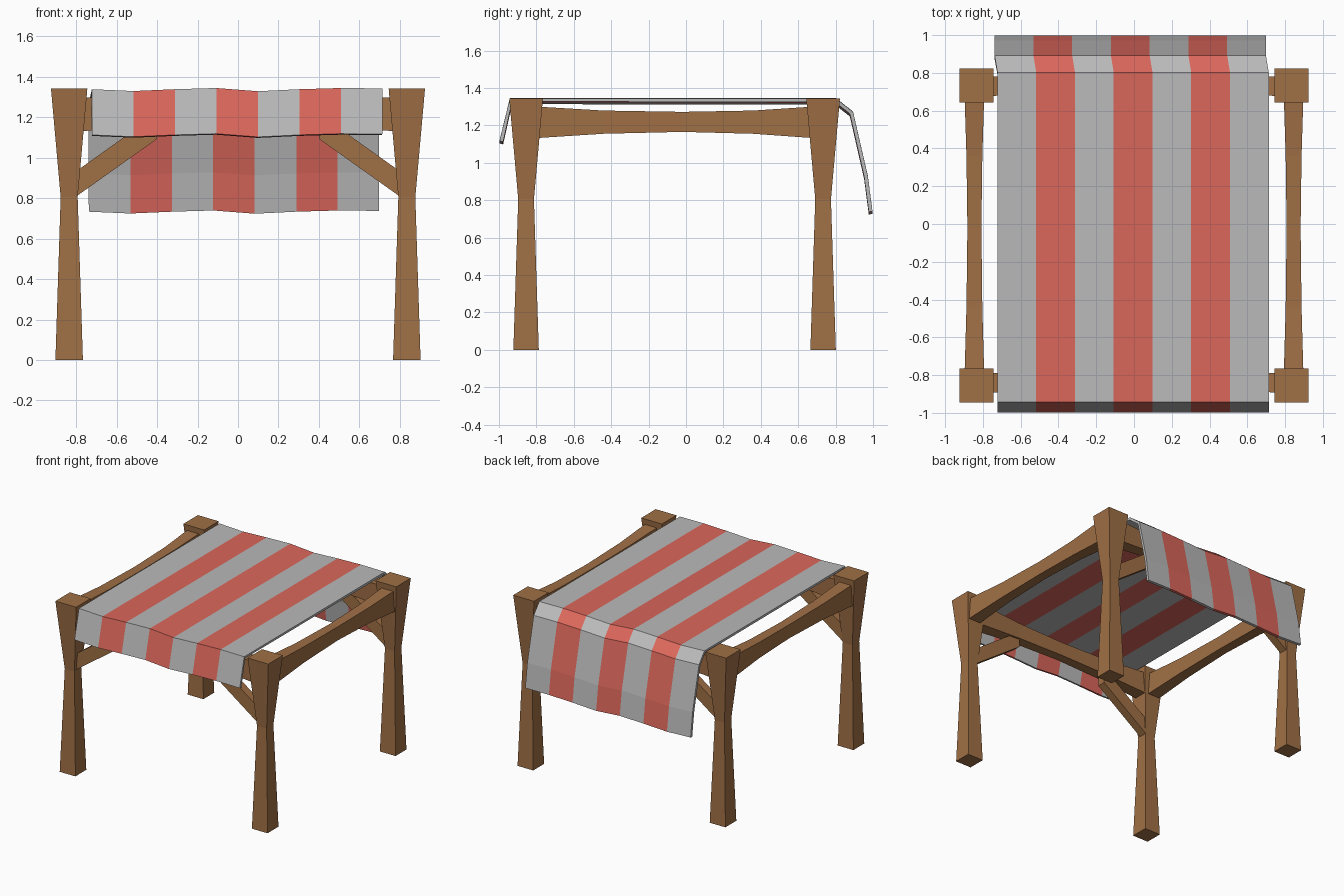
import bpy, bmesh
from mathutils import Vector

if "Cube" in bpy.data.objects:
    bpy.data.objects.remove(bpy.data.objects["Cube"])


def material(name, rgb):
    m = bpy.data.materials.new(name)
    m.diffuse_color = (*rgb, 1)
    m.use_nodes = True
    m.node_tree.nodes["Principled BSDF"].inputs["Base Color"].default_value = m.diffuse_color
    return m


wood = material("brown wood", (0.35, 0.16, 0.06))
grey = material("grey cloth", (0.49, 0.49, 0.49))
red = material("red cloth", (0.71, 0.135, 0.105))


def finish(bm, name, mats):
    bmesh.ops.recalc_face_normals(bm, faces=bm.faces)
    me = bpy.data.meshes.new(name)
    bm.to_mesh(me)
    bm.free()
    ob = bpy.data.objects.new(name, me)
    bpy.context.collection.objects.link(ob)
    for m in mats:
        me.materials.append(m)
    return ob


def loft(name, rings):
    """Solid through a list of four-cornered rings."""
    bm = bmesh.new()
    rows = [[bm.verts.new(p) for p in r] for r in rings]
    for a, b in zip(rows, rows[1:]):
        for i in range(4):
            j = (i + 1) % 4
            bm.faces.new((a[i], a[j], b[j], b[i]))
    bm.faces.new(rows[0])
    bm.faces.new(rows[-1])
    return finish(bm, name, [wood])


SQ = [(-1, -1), (1, -1), (1, 1), (-1, 1)]
PX = 0.835
ENDS = {"front": -0.855, "back": 0.733}

# Posts: wide foot, narrow waist, flared head
for end, py in ENDS.items():
    for side, s in (("left", -1), ("right", 1)):
        loft(f"{end}_{side}_post",
             [[(s * PX + a * h, py + b * h, z) for a, b in SQ]
              for z, h in ((0, 0.068), (0.805, 0.042), (1.343, 0.09))])

# Beams: (position along half length, half width, bottom, top)
BEAM = [(-1, 0.053, 1.13, 1.302), (-0.52, 0.042, 1.155, 1.279),
        (0, 0.037, 1.165, 1.272),
        (0.52, 0.042, 1.155, 1.279), (1, 0.053, 1.13, 1.302)]


def beam(name, center, half, along_x):
    rings = []
    for t, w, lo, hi in BEAM:
        ring = []
        for a, b in SQ:
            z = lo if b < 0 else hi
            if along_x:
                ring.append((t * half, center + a * w, z))
            else:
                ring.append((center + a * w, -0.06 + 0.04 * (1 - abs(t)) + t * half, z))
        rings.append(ring)
    loft(name, rings)


for side, s in (("left", -1), ("right", 1)):
    beam(f"{side}_side_beam", s * 0.845, 0.77, False)
beam("front_cross_beam", -0.84, 0.80, True)
beam("back_cross_beam", 0.73, 0.80, True)

# Diagonal braces between posts and cross beams
for end, py in (("front", -0.845), ("back", 0.733)):
    for side, s in (("left", -1), ("right", 1)):
        loft(f"{end}_{side}_brace",
             [[(s * x, py + a * 0.032, z + b * 0.0625) for a, b in SQ]
              for x, z in ((0.82, 0.857), (0.40, 1.156))])

# Striped cloth draped over the frame: rows are (y, z, sideways shift)
ROWS = [(-0.997, 1.117, 0), (-0.942, 1.343, 0), (0.803, 1.343, 0),
        (0.893, 1.272, -0.015), (0.972, 0.93, -0.015), (0.997, 0.74, -0.015)]
WAVE = [-0.004, -0.013, -0.004, 0.002, -0.014, -0.004, 0.002, 0.0]
bm = bmesh.new()
grid = [[bm.verts.new((-0.723 + 0.2052 * i + dx, y, z + w)) for i, w in enumerate(WAVE)]
        for y, z, dx in ROWS]
for a, b in zip(grid, grid[1:]):
    for i in range(7):
        f = bm.faces.new((a[i], a[i + 1], b[i + 1], b[i]))
        f.material_index = i % 2
# Give the cloth thickness on its underside
me = bpy.data.meshes.new("canopy_cloth")
bm.to_mesh(me)
bm.free()
cloth = bpy.data.objects.new("canopy_cloth", me)
bpy.context.collection.objects.link(cloth)
me.materials.append(grey)
me.materials.append(red)
mod = cloth.modifiers.new("thickness", 'SOLIDIFY')
mod.thickness = 0.02
mod.offset = -1
